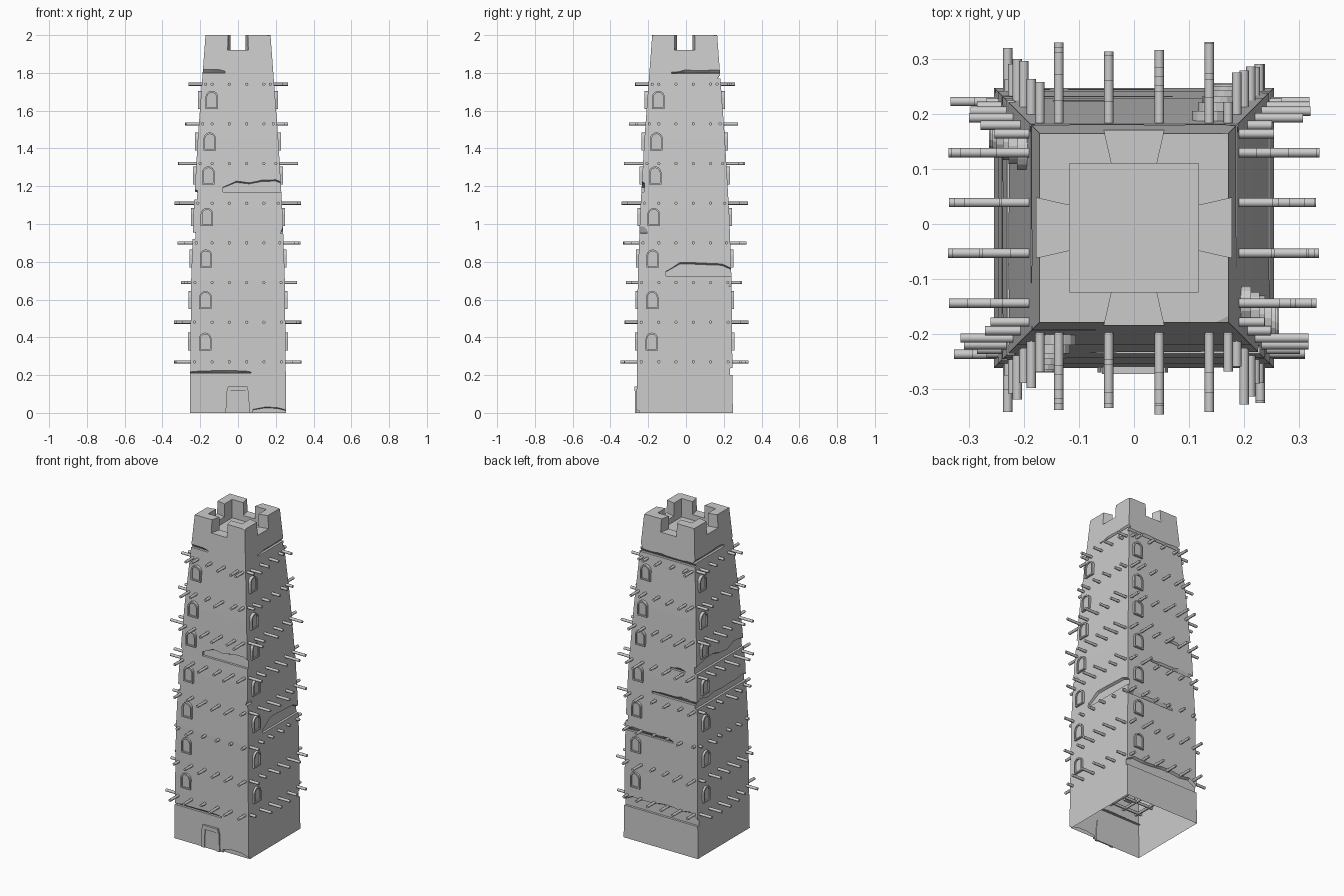
import bpy, bmesh, math, random
from mathutils import Matrix, Vector

random.seed(4)
cube = bpy.data.objects.get("Cube")
if cube:
    bpy.data.objects.remove(cube, do_unlink=True)

stone = bpy.data.materials.new("pale grey stone")
stone.use_nodes = True
stone.diffuse_color = (0.6, 0.6, 0.6, 1)
stone.node_tree.nodes["Principled BSDF"].inputs["Base Color"].default_value = stone.diffuse_color

CENTRE = Vector((0, -.007, 0))
SIDES = range(4)
# Height and half width of the tapering tower
PROFILE = [(0, .255), (.7, .248), (1.05, .236), (1.45, .213), (2, .172)]


def half_width(height):
    for (low, wide), (high, narrow) in zip(PROFILE, PROFILE[1:]):
        if height <= high:
            break
    return wide + (narrow - wide) * (height - low) / (high - low)


def wall_point(side, across, out, height):
    """Point on a wall: across runs to the right as seen from outside."""
    turn = Matrix.Rotation(side * math.pi / 2, 3, "Z")
    return turn @ Vector((across, -out, height)) + CENTRE


def finish(bm, name):
    bmesh.ops.recalc_face_normals(bm, faces=bm.faces)
    mesh = bpy.data.meshes.new(name)
    bm.to_mesh(mesh)
    bm.free()
    mesh.materials.append(stone)
    ob = bpy.data.objects.new(name, mesh)
    bpy.context.collection.objects.link(ob)
    return ob


def loft(bm, rings, capped=True):
    """Skin through a list of point rings, closed at both ends if capped."""
    rows = [[bm.verts.new(point) for point in ring] for ring in rings]
    for lower, upper in zip(rows, rows[1:]):
        for i in range(len(lower)):
            bm.faces.new((lower[i - 1], lower[i], upper[i], upper[i - 1]))
    if capped:
        bm.faces.new(rows[0])
        bm.faces.new(rows[-1])


def solid(name, rings):
    bm = bmesh.new()
    loft(bm, rings)
    return finish(bm, name)


def square(width, height):
    return [wall_point(side, width, width, height) for side in SIDES]


# Tower walls
tower = solid("tower_walls", [square(width, height) for height, width in PROFILE])

# Parapet: sunken roof, splayed gaps and a chipped front corner
ABOVE = 2.1
cutters = [solid("roof_cutter", [square(.117, 1.885), square(.117, ABOVE)])]
for side in SIDES:
    plan = [(-.064, .22), (.064, .22), (.037, .1), (-.037, .1)]
    cutters.append(solid("gap_cutter", [[wall_point(side, across, out, height) for across, out in plan]
                                        for height in (1.92, ABOVE)]))
for side in range(2):
    chip = [(.03, .23, 2), (.23, .23, 1.97), (.23, .1, 2.01), (.03, .1, 2.01)]
    cutters.append(solid("chip_cutter", [[wall_point(side, *corner) for corner in chip],
                                         [wall_point(side, across, out, ABOVE) for across, out, _ in chip]]))

# Broken plaster: a gash has a steeply slanted top, a patch a nearly flat back
GASH, PATCH = .1, .88
CORNER = .27
DEPTH = .014


def jagged(left, right, base, rise):
    """Outline with a straight foot and a broken upper edge."""
    steps = max(2, round((right - left) / .07))
    outline = [(left, base), (right, base)]
    for i in range(steps + 1):
        share = i / steps
        edge = 1 if 0 < i < steps else .5
        peak = rise * edge * random.uniform(.6, 1)
        outline.append((right + (left - right) * share, base + peak))
    return outline


def break_plaster(side, slope, left, right, base, rise):
    outline = jagged(left, right, base, rise)
    rings = []
    for step in (-1, 1):
        rings.append([wall_point(side, across, half_width(height) + step * DEPTH,
                                 height + step * (1 - slope) * (height - base))
                      for across, height in outline])
    cutters.append(solid("plaster_cutter", rings))


FRONT, RIGHT, BACK, LEFT = SIDES
break_plaster(FRONT, GASH, -CORNER, .07, .21, .02)
break_plaster(FRONT, PATCH, -.08, CORNER, 1.17, .07)
break_plaster(FRONT, PATCH, .08, CORNER, -.01, .06)
break_plaster(FRONT, GASH, -CORNER, -.07, 1.8, .02)
break_plaster(RIGHT, PATCH, -.1, CORNER, .725, .075)
break_plaster(RIGHT, GASH, -.07, CORNER, 1.797, .022)
break_plaster(RIGHT, GASH, -CORNER, -.2, .95, .04)
break_plaster(BACK, PATCH, -CORNER, CORNER, .2, .08)
break_plaster(BACK, GASH, -.07, CORNER, .94, .03)
break_plaster(BACK, GASH, -CORNER, .08, .67, .03)
break_plaster(BACK, GASH, -CORNER, CORNER, 1.77, .025)
break_plaster(BACK, GASH, .05, .15, 1.12, .03)
break_plaster(LEFT, PATCH, -CORNER, CORNER, .92, .06)
break_plaster(LEFT, PATCH, -CORNER, CORNER, 1.13, .07)
break_plaster(LEFT, GASH, -CORNER, .1, 1.79, .025)

# Apply the cuts and leave the tower open underneath
for cutter in cutters:
    cutter.hide_render = True
    cut = tower.modifiers.new("cut", "BOOLEAN")
    cut.operation, cut.solver, cut.object = "DIFFERENCE", "EXACT", cutter
bpy.context.view_layer.update()
carved = bpy.data.meshes.new_from_object(tower.evaluated_get(bpy.context.evaluated_depsgraph_get()))
tower.modifiers.clear()
tower.data = carved
for cutter in cutters:
    bpy.data.objects.remove(cutter, do_unlink=True)
bm = bmesh.new()
bm.from_mesh(carved)
underside = [face for face in bm.faces if face.normal.z < -.9 and face.calc_center_median().z < .002]
bmesh.ops.delete(bm, geom=underside, context="FACES")
for face in bm.faces:
    face.material_index = 0
bm.to_mesh(carved)
bm.free()
carved.materials.clear()
carved.materials.append(stone)


# Arched windows: a proud frame around a set-back panel
def arch(radius, bottom, top):
    angles = [i * math.pi / 8 for i in range(9)]
    curve = [(radius * math.cos(angle), top - radius + radius * math.sin(angle)) for angle in angles]
    return [(radius, bottom)] + curve + [(-radius, bottom)]


frames, panels = bmesh.new(), bmesh.new()
for side in SIDES:
    for sill in (.33, .55, .77, .99, 1.21, 1.39, 1.61):
        middle = -.69 * half_width(sill)
        front = half_width(sill) + .012
        back = front - .04
        inner, outer = arch(.025, sill + .008, sill + .086), arch(.033, sill, sill + .095)

        def placed(shape, out):
            return [wall_point(side, middle + across, out, height) for across, height in shape]

        loft(frames, [placed(outer, back), placed(outer, front), placed(inner, front), placed(inner, back)],
             capped=False)
        loft(panels, [placed(inner, back), placed(inner, front - .008)])
finish(frames, "window_frames")
finish(panels, "window_panels")

# Doorway: rough jambs, lintel and a plain door
doorway = bmesh.new()


def door_part(left, right, bottom, top, out):
    lean = .92
    shape = [(left, bottom), (right, bottom), (right * lean, top), (left * lean, top)]
    loft(doorway, [[wall_point(FRONT, across, depth, height) for across, height in shape]
                   for depth in (.25, out)])


door_part(-.066, -.042, 0, .115, .263)
door_part(.042, .062, 0, .115, .263)
door_part(-.058, .055, .115, .14, .266)
door_part(-.042, .042, 0, .115, .258)
finish(doorway, "doorway")

# Rows of round timber beams running through the walls
beams = bmesh.new()
section = [Matrix.Rotation(i * math.pi / 4, 2) @ Vector((.0085, 0)) for i in range(8)]
for row, reach in enumerate((.34, .34, .315, .33, .337, .325, .295, .27)):
    level = .27 + .21 * row
    wall = half_width(level)
    for side in (FRONT, RIGHT):
        for offset in (.046, .137, min(.23, wall - .02)):
            for across in (-offset, offset):
                near, far = [max(wall + .02, reach - random.uniform(0, .05)) for _ in range(2)]
                loft(beams, [[wall_point(side, across + spot.x, out, level + spot.y) for spot in section]
                             for out in (-near, far)])
timber = finish(beams, "timber_beams")
bpy.context.view_layer.objects.active = timber
timber.select_set(True)
bpy.ops.object.shade_smooth_by_angle(angle=math.radians(50))
